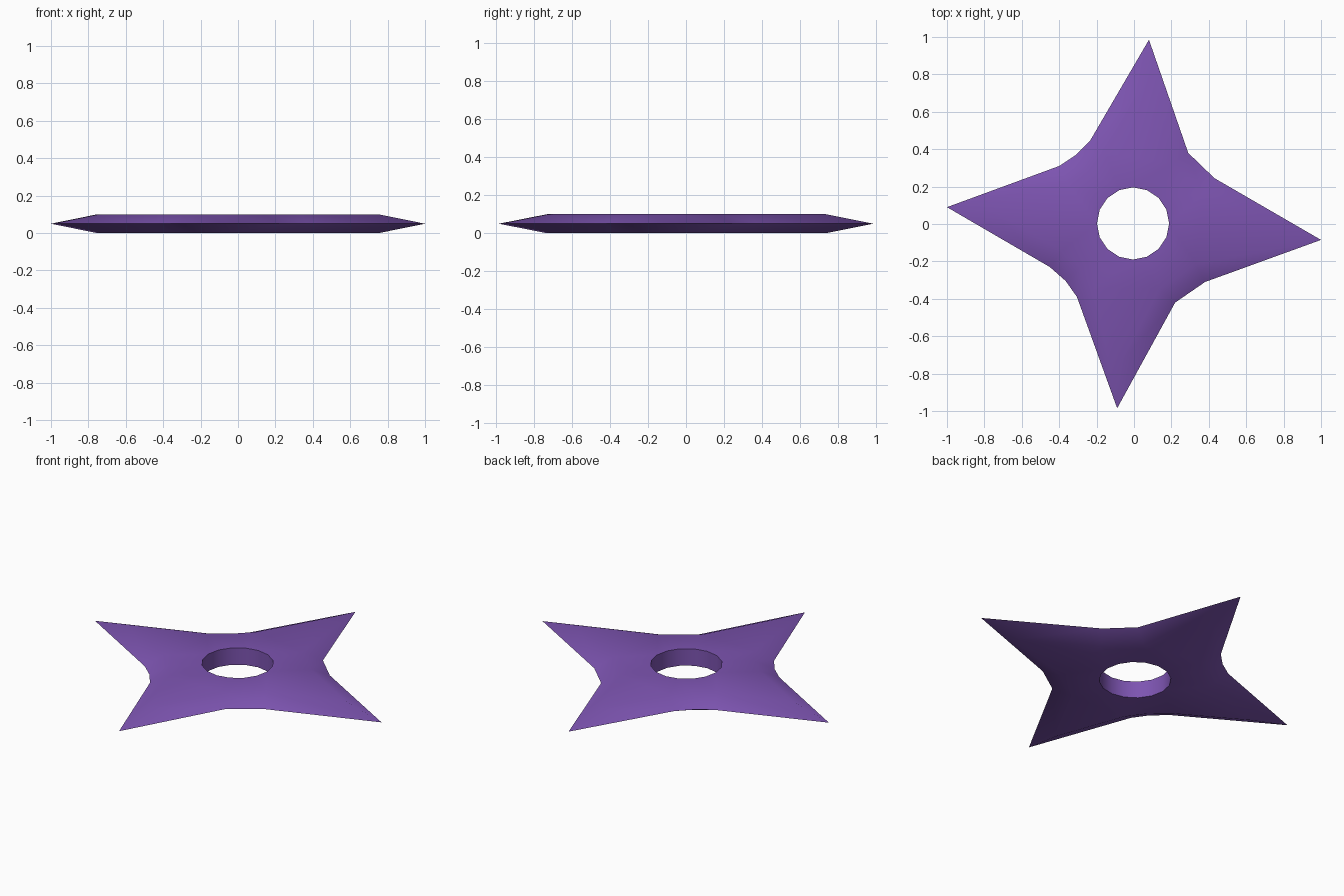
import bpy, bmesh, math
from mathutils import Vector

if "Cube" in bpy.data.objects:
    bpy.data.objects.remove(bpy.data.objects["Cube"])

# Star outline seen from above, clockwise from the top point
OUTLINE = [(0.08, 0.985), (0.29, 0.38), (0.43, 0.245),
           (1.0, -0.085), (0.38, -0.31), (0.22, -0.42),
           (-0.09, -0.985), (-0.305, -0.39), (-0.365, -0.305), (-0.45, -0.23),
           (-1.0, 0.09), (-0.4, 0.31), (-0.31, 0.37), (-0.235, 0.445)]
THICK, BEVEL = 0.1, 0.105
HOLE_R, HOLE_SIDES = 0.193, 16


def inset(points, dist):
    """Mitred inward offset of a clockwise outline."""
    pts = [Vector(p) for p in points]
    out = []
    for i, p in enumerate(pts):
        a = (p - pts[i - 1]).normalized()
        b = (pts[(i + 1) % len(pts)] - p).normalized()
        na, nb = Vector((a.y, -a.x)), Vector((b.y, -b.x))
        out.append(p + (na + nb) * dist / (1 + na.dot(nb)))
    return out


def ring(bm, points, z):
    return [bm.verts.new((p[0], p[1], z)) for p in points]


def bridge(bm, r1, r2):
    n = len(r1)
    for i in range(n):
        j = (i + 1) % n
        bm.faces.new((r1[i], r1[j], r2[j], r2[i]))


bm = bmesh.new()
flat = inset(OUTLINE, BEVEL)
hole = [(-0.005 + HOLE_R * math.sin(2 * math.pi * i / HOLE_SIDES),
         0.003 + HOLE_R * math.cos(2 * math.pi * i / HOLE_SIDES))
        for i in range(HOLE_SIDES)]

# Knife edge at mid height, sloping to the flat top and bottom
edge = ring(bm, OUTLINE, THICK / 2)
flats = [ring(bm, flat, z) for z in (0, THICK)]
holes = [ring(bm, hole, z) for z in (0, THICK)]
for f in flats:
    bridge(bm, edge, f)
bridge(bm, holes[0], holes[1])

# Flat faces around the hole
for f, h in zip(flats, holes):
    loops = []
    for r in (f, h):
        loops += [bm.edges.get((r[i - 1], r[i])) for i in range(len(r))]
    bmesh.ops.triangle_fill(bm, edges=loops, use_beauty=True, normal=(0, 0, 1))
bmesh.ops.recalc_face_normals(bm, faces=bm.faces)

mesh = bpy.data.meshes.new("throwing_star")
bm.to_mesh(mesh)
bm.free()
star = bpy.data.objects.new("throwing_star", mesh)
bpy.context.collection.objects.link(star)

mat = bpy.data.materials.new("purple")
mat.diffuse_color = (0.205, 0.089, 0.44, 1)
mat.use_nodes = True
mat.node_tree.nodes["Principled BSDF"].inputs["Base Color"].default_value = mat.diffuse_color
mesh.materials.append(mat)

# Smooth over the blade edge, sharp at the hole rim
bpy.context.view_layer.objects.active = star
star.select_set(True)
bpy.ops.object.shade_smooth_by_angle(angle=math.radians(65))
